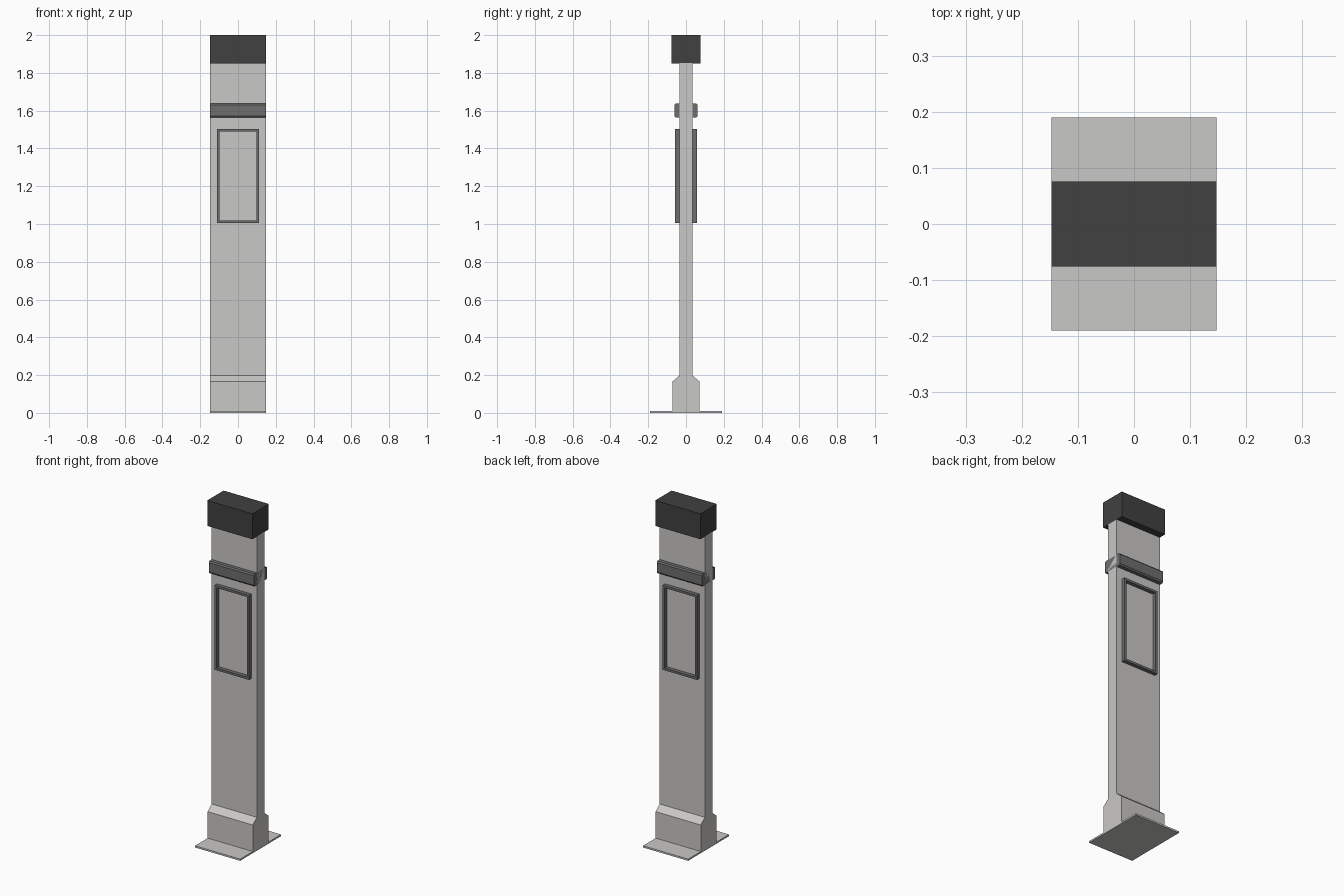
import bpy, bmesh

if "Cube" in bpy.data.objects:
    bpy.data.objects.remove(bpy.data.objects["Cube"])

W = 0.147  # half width shared by every full-width part


def material(name, rgb):
    m = bpy.data.materials.new(name)
    m.diffuse_color = (*rgb, 1.0)
    m.use_nodes = True
    m.node_tree.nodes["Principled BSDF"].inputs["Base Color"].default_value = m.diffuse_color
    return m


light = material("light_grey", (0.584, 0.578, 0.565))
mid = material("mid_grey", (0.156, 0.156, 0.156))
dark = material("dark_grey", (0.052, 0.052, 0.052))


def finish(name, bm, mat):
    bmesh.ops.recalc_face_normals(bm, faces=bm.faces)
    me = bpy.data.meshes.new(name)
    bm.to_mesh(me)
    bm.free()
    me.materials.append(mat)
    ob = bpy.data.objects.new(name, me)
    bpy.context.collection.objects.link(ob)
    return ob


def symmetric_prism(name, half, mat):
    """Extrude a y-z profile along x; half lists (y, z) from bottom to top on +y."""
    pts = half + [(-y, z) for y, z in reversed(half)]
    bm = bmesh.new()
    face = bm.faces.new([bm.verts.new((-W, y, z)) for y, z in pts])
    ext = bmesh.ops.extrude_face_region(bm, geom=[face], use_keep_orig=True)
    verts = [g for g in ext["geom"] if isinstance(g, bmesh.types.BMVert)]
    bmesh.ops.translate(bm, verts=verts, vec=(2 * W, 0, 0))
    return finish(name, bm, mat)


def frame(name, side):
    """Hollow rectangular rim standing proud of one face of the post."""
    rings = []
    bm = bmesh.new()
    for inset, y in ((0, 0.034), (0, 0.057), (0.013, 0.057), (0.013, 0.034)):
        x, z0, z1 = 0.112 - inset, 1.005 + inset, 1.503 - inset
        rings.append([bm.verts.new((px, side * y, pz))
                      for px, pz in ((-x, z0), (x, z0), (x, z1), (-x, z1))])
    for k in range(4):
        a, b = rings[k], rings[(k + 1) % 4]
        for i in range(4):
            j = (i + 1) % 4
            bm.faces.new((a[i], a[j], b[j], b[i]))
    return finish(name, bm, mat=mid)


# Ground plate, and the post with its flared foot as one profile
symmetric_prism("ground_plate", [(0.19, 0), (0.19, 0.01)], light)
symmetric_prism("post", [(0.072, 0.01), (0.072, 0.166), (0.035, 0.197),
                         (0.035, 1.852)], light)
# Collar with slightly chamfered edges
symmetric_prism("collar", [(0.056, 1.565), (0.062, 1.573), (0.062, 1.629),
                           (0.056, 1.637)], mid)
# Top cap
symmetric_prism("cap", [(0.076, 1.85), (0.076, 2.0)], dark)
# Display frames on both faces
frame("front_frame", -1)
frame("back_frame", 1)
